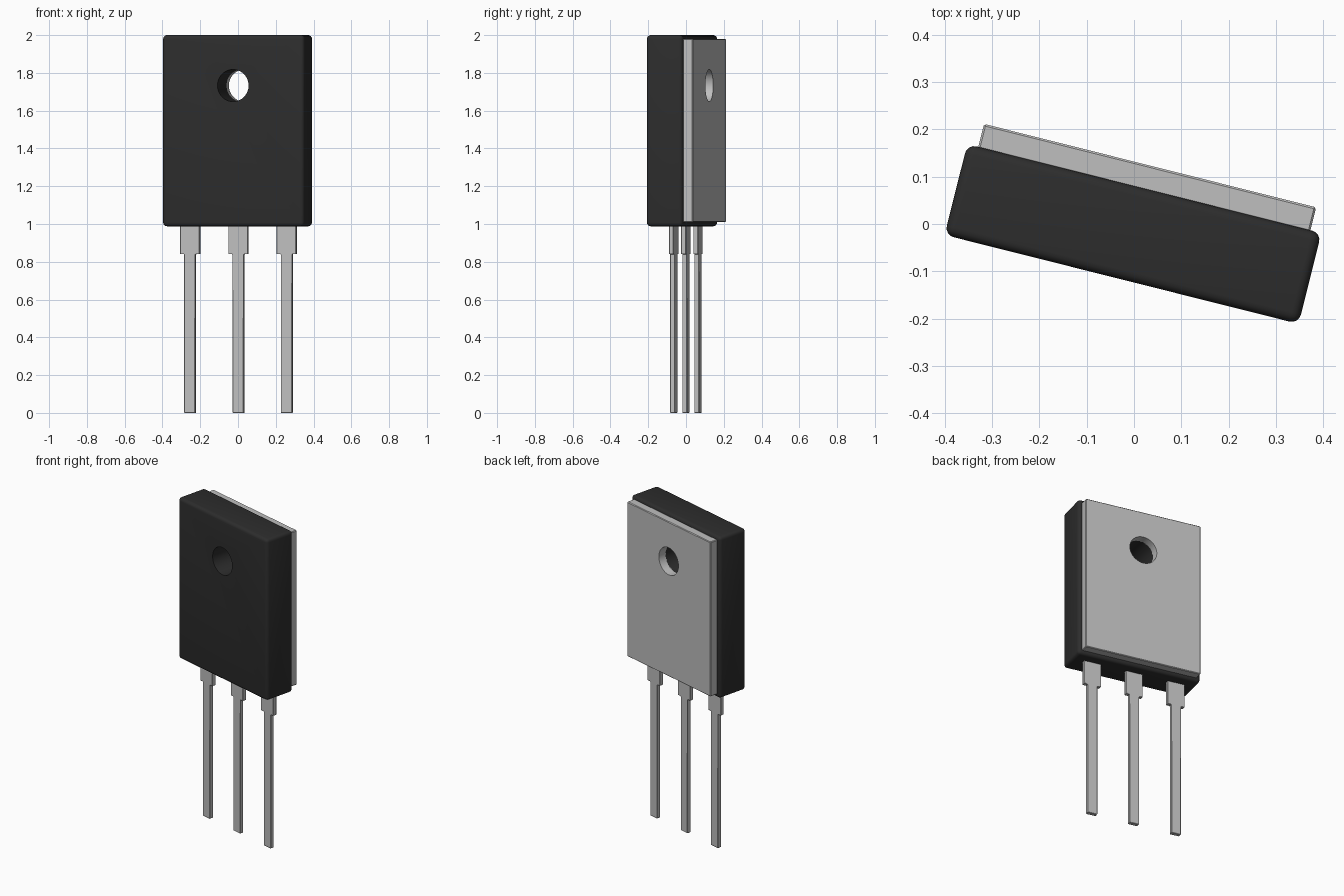
import bpy, bmesh, math
from mathutils import Matrix, Vector

if "Cube" in bpy.data.objects:
    bpy.data.objects.remove(bpy.data.objects["Cube"])

TURN = Matrix.Rotation(math.radians(-14.1), 4, 'Z')   # whole part stands turned
CX = 0.003                                            # local centre line


def material(name, value):
    m = bpy.data.materials.new(name)
    m.diffuse_color = (value, value, value, 1)
    m.use_nodes = True
    m.node_tree.nodes["Principled BSDF"].inputs["Base Color"].default_value = m.diffuse_color
    return m


DARK = material("black_plastic", 0.026)
METAL = material("tinned_metal", 0.52)


def add_object(name, bm, mat):
    me = bpy.data.meshes.new(name)
    bm.to_mesh(me)
    bm.free()
    ob = bpy.data.objects.new(name, me)
    bpy.context.collection.objects.link(ob)
    me.materials.append(mat)
    ob.matrix_world = TURN
    return ob


def finish(ob):
    bpy.ops.object.select_all(action='DESELECT')
    ob.select_set(True)
    bpy.context.view_layer.objects.active = ob
    for mod in list(ob.modifiers):
        bpy.ops.object.modifier_apply(modifier=mod.name)
    bpy.ops.object.shade_smooth_by_angle(angle=math.radians(35))


def box(name, x, y, z, mat, radius, segments):
    """Box from (min, max) ranges with rounded edges."""
    bm = bmesh.new()
    bmesh.ops.create_cube(bm, size=1)
    for v in bm.verts:
        v.co = Vector(r[0] if c < 0 else r[1] for c, r in zip(v.co, (x, y, z)))
    bmesh.ops.bevel(bm, geom=bm.edges[:], offset=radius, segments=segments,
                    profile=0.5, affect='EDGES')
    return add_object(name, bm, mat)


# Moulded body and metal back plate
body = box("body", (CX - 0.386, CX + 0.386), (-0.12, 0.078), (0.988, 2.0), DARK, 0.02, 4)
plate = box("back_plate", (CX - 0.362, CX + 0.362), (0.074, 0.128), (1.01, 1.98), METAL, 0.004, 1)

# Mounting hole through both
bm = bmesh.new()
bmesh.ops.create_cone(bm, cap_ends=True, segments=48, radius1=0.085, radius2=0.085, depth=1,
                      matrix=Matrix.Translation((CX, 0, 1.733)) @ Matrix.Rotation(math.pi / 2, 4, 'X'))
cutter = add_object("hole_cutter", bm, DARK)
cutter.hide_render = True
for ob in (body, plate):
    cutter.data.materials[0] = ob.data.materials[0]
    mod = ob.modifiers.new("hole", 'BOOLEAN')
    mod.operation = 'DIFFERENCE'
    mod.solver = 'EXACT'
    mod.object = cutter
    finish(ob)
bpy.data.objects.remove(cutter)

# Three stepped leads, extruded from one profile
half = [(0.03, 0.0), (0.03, 0.84), (0.053, 0.84), (0.053, 1.02)]
profile = half + [(-x, z) for x, z in reversed(half)]
for name, offset in (("left_lead", -0.264), ("middle_lead", 0), ("right_lead", 0.264)):
    bm = bmesh.new()
    face = bm.faces.new([bm.verts.new((CX + offset + x, -0.0125, z)) for x, z in profile])
    ext = bmesh.ops.extrude_face_region(bm, geom=[face])
    bmesh.ops.translate(bm, vec=(0, 0.025, 0),
                        verts=[g for g in ext["geom"] if isinstance(g, bmesh.types.BMVert)])
    bmesh.ops.recalc_face_normals(bm, faces=bm.faces[:])
    bmesh.ops.bevel(bm, geom=bm.edges[:], offset=0.002, segments=1, affect='EDGES')
    finish(add_object(name, bm, METAL))
